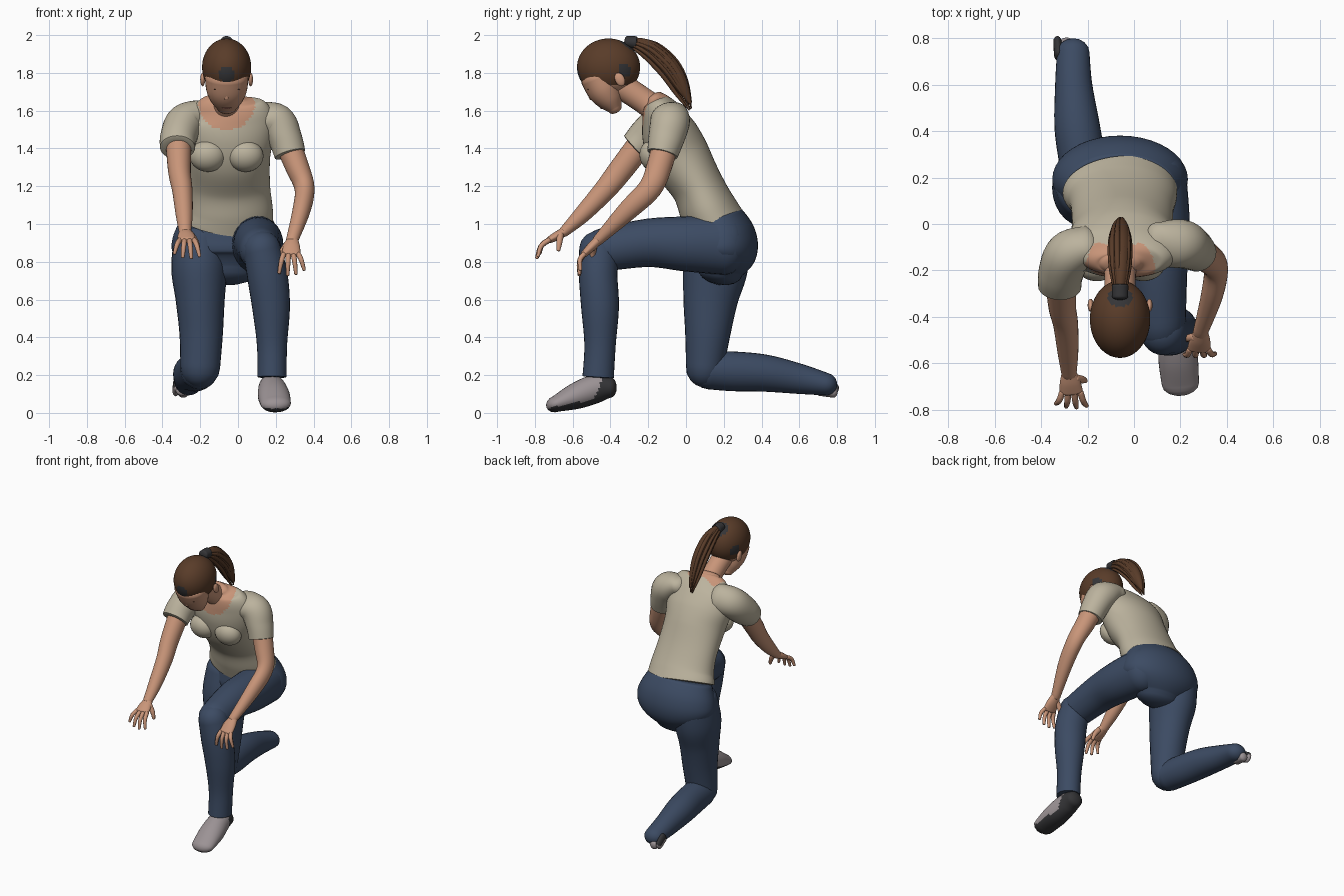
import bpy, bmesh, math
from mathutils import Vector, Matrix

cube = bpy.data.objects.get("Cube")
if cube:
    bpy.data.objects.remove(cube)


def material(name, color):
    mat = bpy.data.materials.new(name)
    mat.use_nodes = True
    mat.diffuse_color = (*color, 1)
    shader = mat.node_tree.nodes["Principled BSDF"]
    shader.inputs["Base Color"].default_value = (*color, 1)
    shader.inputs["Roughness"].default_value = 0.8
    return mat


SKIN = material("skin", (.58, .30, .19))
SHIRT = material("cream shirt", (.50, .45, .34))
DENIM = material("blue denim", (.045, .07, .125))
HAIR = material("brown hair", (.10, .045, .022))
DARK = material("dark grey", (.035, .035, .038))
SHOE = material("shoe grey", (.33, .29, .30))
LIPS = material("lips", (.38, .15, .11))


def finish(name, bm, mats, rule=None):
    """Turn a bmesh into a smooth object; rule(center, normal) picks the slot."""
    bmesh.ops.recalc_face_normals(bm, faces=bm.faces)
    bm.normal_update()
    for face in bm.faces:
        face.smooth = True
        if rule:
            face.material_index = int(rule(face.calc_center_median(), face.normal))
    mesh = bpy.data.meshes.new(name)
    bm.to_mesh(mesh)
    bm.free()
    for mat in mats:
        mesh.materials.append(mat)
    obj = bpy.data.objects.new(name, mesh)
    bpy.context.collection.objects.link(obj)
    bpy.ops.object.select_all(action="DESELECT")
    obj.select_set(True)
    bpy.context.view_layer.objects.active = obj
    bpy.ops.object.shade_smooth_by_angle(angle=math.radians(50))
    return obj


def spline(a, b, c, d, t):
    """Catmull-Rom blend of four ring descriptions."""
    return [q + .5 * t * (r - p + t * (2*p - 5*q + 4*r - s + t * (3*(q - r) + s - p)))
            for p, q, r, s in zip(a, b, c, d)]


def tube(name, rings, mats, caps=(.6, .6), sides=28, steps=6, rule=None):
    """Loft ellipses (x, y, z, half width, half depth) with domed ends."""
    ext = [rings[0], *rings, rings[-1]]
    path = [spline(*ext[i:i + 4], k / steps)
            for i in range(len(rings) - 1) for k in range(steps)] + [list(rings[-1])]
    pts = [Vector(p[:3]) for p in path]
    last = len(pts) - 1
    loops = []
    for i, p in enumerate(path):
        axis = (pts[min(i + 1, last)] - pts[max(i - 1, 0)]).normalized()
        loops.append((pts[i], axis, p[3], p[4]))

    def dome(loop, depth, sign):
        center, axis, w, d = loop
        return [(center + axis * sign * depth * d * math.sin(a), axis,
                 w * math.cos(a), d * math.cos(a))
                for a in (math.radians(deg) for deg in (22, 45, 66, 84))]

    loops = dome(loops[0], caps[0], -1)[::-1] + loops + dome(loops[-1], caps[1], 1)
    bm = bmesh.new()
    rows = []
    for center, axis, w, d in loops:
        u = Vector((1, 0, 0))
        u = (u - axis * u.dot(axis)).normalized()
        v = axis.cross(u)
        angles = [math.tau * k / sides for k in range(sides)]
        rows.append([bm.verts.new(center + u * w * math.cos(a) + v * d * math.sin(a))
                     for a in angles])
    for lower, upper in zip(rows, rows[1:]):
        for k in range(sides):
            n = (k + 1) % sides
            bm.faces.new((lower[k], lower[n], upper[n], upper[k]))
    bm.faces.new(rows[0])
    bm.faces.new(rows[-1])
    return finish(name, bm, mats, rule)


def ball(name, center, radii, mats, tilt=0, rule=None, detail=32):
    bm = bmesh.new()
    place = (Matrix.Translation(center) @ Matrix.Rotation(math.radians(tilt), 4, "X")
             @ Matrix.Diagonal((*radii, 1)))
    bmesh.ops.create_uvsphere(bm, u_segments=detail, v_segments=detail // 2,
                              radius=1, matrix=place)
    return finish(name, bm, mats, rule)


MID = -.06  # centre plane of the head and torso

# Torso with a scooped neckline
neck_base = Vector((MID, -.19, 1.64))
tube("shirt_body", [
    (MID, .15, 1.01, .25, .16), (-.05, .115, 1.08, .235, .152), (-.05, .06, 1.2, .22, .14),
    (-.05, -.03, 1.35, .22, .16), (-.05, -.085, 1.47, .24, .15),
    (-.05, -.125, 1.57, .235, .115), (MID, -.155, 1.64, .17, .075),
    (MID, -.17, 1.67, .09, .05)],
    [SHIRT, SKIN], caps=(.05, .4), sides=64, steps=10,
    rule=lambda c, n: (c - neck_base).length < .15 and c.y < -.1 + abs(c.x - MID) * .2)
for side in (-1, 1):
    ball("shirt_bust", (MID + .1 * side, -.17, 1.36), (.095, .075, .085), [SHIRT], 20)

# Pelvis
tube("jeans_hips", [
    (MID, .155, 1.03, .24, .15), (MID, .185, .93, .285, .185),
    (MID, .195, .84, .28, .18), (MID, .18, .75, .17, .12)],
    [DENIM], caps=(.1, .6), sides=40)

# Kneeling right leg
tube("right_thigh", [
    (-.2, .18, .92, .14, .16), (-.205, .155, .76, .148, .17), (-.2, .13, .6, .13, .145),
    (-.195, .115, .42, .115, .12), (-.2, .1, .24, .105, .1)], [DENIM], caps=(.5, 1.05))
tube("right_shin", [
    (-.205, .12, .225, .1, .1), (-.22, .25, .22, .1, .105), (-.245, .42, .21, .098, .098),
    (-.26, .6, .18, .08, .08), (-.262, .74, .152, .07, .06)], [DENIM], caps=(.9, 1))
tube("right_shoe_heel", [(-.325, .73, .15, .02, .04), (-.33, .785, .12, .018, .035)],
     [SHOE, DARK], rule=lambda c, n: n.z > 0, sides=16)
tube("right_shoe_tongue", [(-.29, .71, .12, .04, .03), (-.29, .785, .11, .03, .03)], [SHOE])

# Forward left leg
tube("left_thigh", [
    (.09, .21, .89, .135, .16), (.105, 0, .895, .135, .146), (.105, -.2, .9, .125, .128),
    (.115, -.43, .865, .108, .115)], [DENIM], caps=(.7, 1))
tube("left_shin", [
    (.125, -.46, .87, .1, .105), (.155, -.465, .73, .107, .102), (.175, -.455, .56, .1, .1),
    (.18, -.455, .36, .08, .083), (.18, -.465, .19, .077, .083)],
    [DENIM], caps=(.9, .05))
tube("left_shoe", [
    (.18, -.4, .135, .06, .055), (.18, -.47, .13, .072, .075),
    (.19, -.58, .09, .085, .07), (.2, -.69, .047, .08, .043)],
    [SHOE, DARK], caps=(.6, 1.2),
    rule=lambda c, n: n.z < -.55 or c.y - c.z * .4 > -.515)

# Arms and sleeves
tube("right_sleeve", [
    (-.2, -.09, 1.56, .08, .1), (-.28, -.13, 1.535, .1, .105), (-.315, -.21, 1.46, .097, .1),
    (-.32, -.27, 1.405, .093, .085)], [SHIRT], caps=(.6, .08))
tube("left_sleeve", [
    (.1, -.09, 1.57, .07, .1), (.2, -.085, 1.54, .1, .105), (.25, -.105, 1.45, .09, .095),
    (.275, -.125, 1.37, .083, .082)], [SHIRT], caps=(.6, .08))
tube("right_arm", [
    (-.315, -.22, 1.45, .07, .07), (-.31, -.35, 1.28, .06, .065), (-.295, -.43, 1.18, .054, .058),
    (-.285, -.55, 1.05, .045, .045), (-.28, -.65, .955, .032, .027)], [SKIN])
tube("left_arm", [
    (.25, -.1, 1.46, .07, .07), (.31, -.14, 1.31, .063, .067), (.352, -.19, 1.19, .053, .062),
    (.335, -.31, 1.07, .047, .053), (.285, -.47, .91, .032, .028)], [SKIN])


def hand(label, wrist, knuckle, tip, thumb_side):
    """Palm, four spread fingers and a thumb."""
    wrist, knuckle, tip = Vector(wrist), Vector(knuckle), Vector(tip)
    tube(label + "_palm", [(*wrist, .032, .024), (*wrist.lerp(knuckle, .5), .045, .024),
                           (*knuckle, .05, .018)], [SKIN], sides=20)
    for k, reach in enumerate((.9, 1, .95, .75)):
        spread = Vector(((1.5 - k) * .026 * thumb_side, 0, 0))
        base = knuckle + spread
        end = base + (tip - knuckle) * reach + spread * .7
        bend = base.lerp(end, .5) + Vector((0, -.012, .012))
        tube(label + "_finger", [(*base, .014, .014), (*bend, .013, .013),
                                 (*end, .009, .009)], [SKIN], sides=12, steps=4)
    out = Vector((.045 * thumb_side, 0, 0))
    base = wrist.lerp(knuckle, .3) + out * .5
    end = base + out + Vector((0, -.01, -.085))
    tube(label + "_thumb", [(*base, .02, .02), (*(base.lerp(end, .5) + out * .2), .016, .016),
                            (*end, .01, .01)], [SKIN], sides=12, steps=4)


hand("right_hand", (-.28, -.64, .96), (-.27, -.725, .915), (-.27, -.79, .82), 1)
hand("left_hand", (.288, -.465, .915), (.28, -.54, .84), (.285, -.565, .73), -1)

# Neck, face and ears
tube("neck", [(MID, -.14, 1.59, .085, .075), (MID, -.22, 1.65, .068, .068),
              (MID, -.34, 1.73, .07, .07)], [SKIN])
tube("face", [
    (MID, -.46, 1.78, .115, .1), (MID, -.43, 1.71, .108, .092),
    (MID, -.4, 1.655, .085, .07), (MID, -.375, 1.61, .05, .038)], [SKIN])
tube("nose", [(MID, -.515, 1.705, .01, .012), (MID, -.495, 1.668, .016, .018)],
     [SKIN], sides=12)
ball("mouth", (MID, -.447, 1.617), (.026, .008, .01), [LIPS], 35, detail=16)
for side in (-1, 1):
    x = MID + .043 * side
    ball("eye", (x, -.494, 1.683), (.021, .005, .007), [DARK], 35, detail=16)
    ball("eyebrow", (x, -.517, 1.713), (.028, .005, .005), [HAIR], 35, detail=16)
    ball("ear", (MID + .127 * side, -.35, 1.765), (.013, .026, .038), [SKIN], 25, detail=16)

# Hair cap with dark patches on the brow, by the ears and at the crown
patches = [(Vector((MID, -.57, 1.79)), .042), (Vector((MID, -.3, 1.96)), .06)]
patches += [(Vector((MID + .12 * s, -.32, 1.81)), .04) for s in (-1, 1)]


def hair_rule(c, n):
    if c.z < 1.735 and c.y > -.54:
        return 2
    return any((c - p).length < r for p, r in patches)


ball("hair_cap", (MID, -.41, 1.83), (.13, .167, .152), [HAIR, DARK, SKIN],
     rule=hair_rule, detail=56)

# Ponytail with loose strands
tail = [(-.29, 1.965, .025), (-.19, 1.925, .046), (-.09, 1.835, .05),
        (-.025, 1.735, .038), (.022, 1.64, .008)]
tube("ponytail", [(MID + .01 * i / 4, y, z, r * .85, r) for i, (y, z, r) in enumerate(tail)],
     [HAIR])
for k in range(10):
    a = math.tau * k / 10
    tube("hair_strand", [(MID + r * .8 * math.cos(a), y + r * .75 * math.sin(a),
                          z + r * .6 * math.sin(a) - .004 * (k % 3) * i, r * .22 + .002, r * .22 + .002)
                         for i, (y, z, r) in enumerate(tail)], [HAIR], sides=8, steps=4)
tube("hair_tie", [(MID, -.315, 1.965, .034, .03), (MID, -.265, 1.96, .036, .034)],
     [DARK], caps=(.4, .2))
